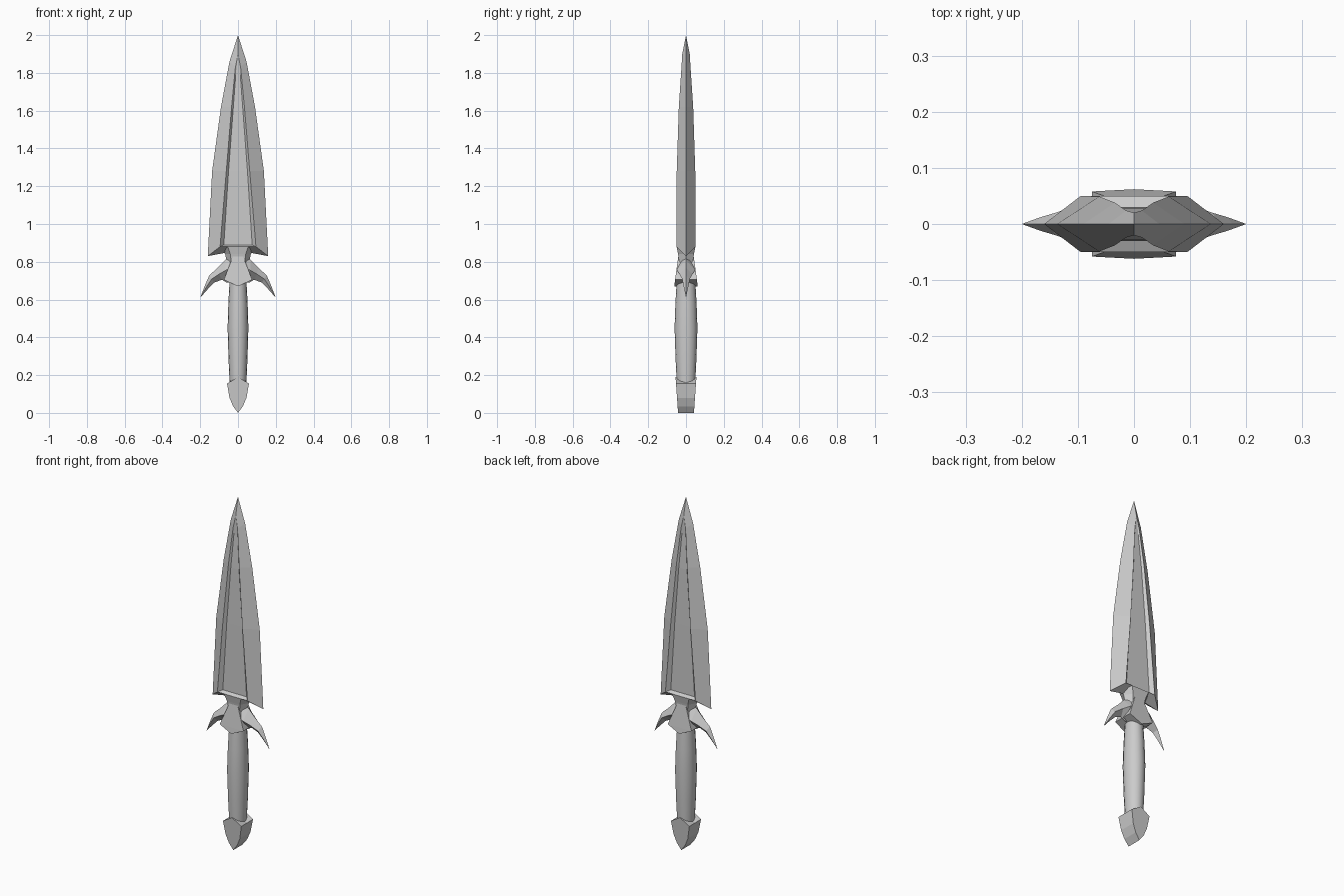
import bpy, bmesh, math
from mathutils import Vector

cube = bpy.data.objects.get("Cube")
if cube:
    bpy.data.objects.remove(cube, do_unlink=True)

steel = bpy.data.materials.new("grey steel")
steel.use_nodes = True
grey = (0.6, 0.6, 0.6, 1)
steel.diffuse_color = grey
steel.node_tree.nodes["Principled BSDF"].inputs["Base Color"].default_value = grey


def finish(name, bm):
    bmesh.ops.recalc_face_normals(bm, faces=bm.faces[:])
    mesh = bpy.data.meshes.new(name)
    bm.to_mesh(mesh)
    bm.free()
    mesh.materials.append(steel)
    obj = bpy.data.objects.new(name, mesh)
    bpy.context.collection.objects.link(obj)
    return obj


def mirrored_grid(name, rows):
    """Skin a grid of points for one quarter and mirror it in x and y."""
    bm = bmesh.new()
    for sx in (1, -1):
        for sy in (1, -1):
            grid = [[bm.verts.new((x * sx, y * sy, z)) for x, y, z in row] for row in rows]
            for a, b in zip(grid, grid[1:]):
                for i in range(len(a) - 1):
                    bm.faces.new((a[i], a[i + 1], b[i + 1], b[i]))
    bmesh.ops.remove_doubles(bm, verts=bm.verts[:], dist=0.0002)
    bmesh.ops.dissolve_degenerate(bm, edges=bm.edges[:], dist=0.0002)
    return finish(name, bm)


# Blade: cutting edge, raised ridge, recessed panel edge, panel centre
stations = [
    ((0.16, 0.83), (0.095, 0.05, 0.88), (0.075, 0.03, 0.89)),
    ((0.137, 1.28), (0.062, 0.049, 1.28), (0.05, 0.03, 1.28)),
    ((0.09, 1.62), (0.034, 0.038, 1.62), (0.026, 0.028, 1.6)),
    ((0.045, 1.86), (0.014, 0.024, 1.83), (0.012, 0.02, 1.79)),
    ((0, 2.0), (0, 0.02, 1.9), (0, 0.02, 1.9)),
]
base = [(0, 0, 0.86), (0, 0.05, 0.88), (0, 0.05, 0.88), (0, 0.03, 0.89)]
blade_rows = [base]
for (ex, ez), ridge, panel in stations:
    blade_rows.append([(ex, 0, ez), ridge, panel, (0, panel[1], panel[2])])
mirrored_grid("blade", blade_rows)

# Collar flaring up into the blade
collar = [(0.09, 0.05, 0.88), (0.068, 0.042, 0.84), (0.06, 0.036, 0.8), (0.06, 0.04, 0.7)]
mirrored_grid("guard_collar", [[(x, 0, z), (x * 0.6, y, z), (0, y, z)] for x, y, z in collar])

# Swept guard horns: top edge, side ridge, bottom edge
horn = [
    ((0.04, 0, 0.84), (0.04, 0.045, 0.77), (0.04, 0, 0.69)),
    ((0.068, 0, 0.81), (0.065, 0.048, 0.755), (0.06, 0, 0.69)),
    ((0.108, 0, 0.768), (0.1, 0.034, 0.735), (0.085, 0, 0.705)),
    ((0.152, 0, 0.728), (0.14, 0.02, 0.708), (0.125, 0, 0.69)),
    ((0.175, 0, 0.675), (0.167, 0.012, 0.667), (0.16, 0, 0.655)),
    ((0.2, 0, 0.61),) * 3,
]
mirrored_grid("guard_horns", horn)

# Pointed boss in the middle of the guard
bm = bmesh.new()
for sy in (1, -1):
    for sx in (1, -1):
        bm.verts.new((0.015 * sx, 0.036 * sy, 0.86))
        bm.verts.new((0.075 * sx, 0.058 * sy, 0.705))
    bm.verts.new((0, 0.062 * sy, 0.67))
bmesh.ops.convex_hull(bm, input=bm.verts[:])
finish("guard_boss", bm)

# Rounded grip, thickest in the middle
SIDES = 16
grip = [(0.044, 0.15), (0.05, 0.28), (0.055, 0.45), (0.051, 0.58), (0.044, 0.71)]
bm = bmesh.new()
rings = []
for r, z in grip:
    angles = [2 * math.pi * i / SIDES for i in range(SIDES)]
    rings.append([bm.verts.new((r * math.cos(a), r * 1.1 * math.sin(a), z)) for a in angles])
for a, b in zip(rings, rings[1:]):
    for i in range(SIDES):
        j = (i + 1) % SIDES
        bm.faces.new((a[i], a[j], b[j], b[i]))
bm.faces.new(rings[0])
bm.faces.new(rings[-1])
obj = finish("grip", bm)
bpy.ops.object.select_all(action="DESELECT")
obj.select_set(True)
bpy.context.view_layer.objects.active = obj
bpy.ops.object.shade_smooth_by_angle(angle=math.radians(40))

# Wedge pommel with a notched top
outline = [(0, 0.19), (0.058, 0.155), (0.045, 0.08), (0.026, 0.035), (0, 0)]
pommel_rows = []
for x, z in outline:
    y = 0.042 + 0.07 * z
    dip = 0.02 if z > 0.18 else 0
    pommel_rows.append([(0, y, z), (x, y, z), (x, 0, z - dip)])
mirrored_grid("pommel", pommel_rows)
